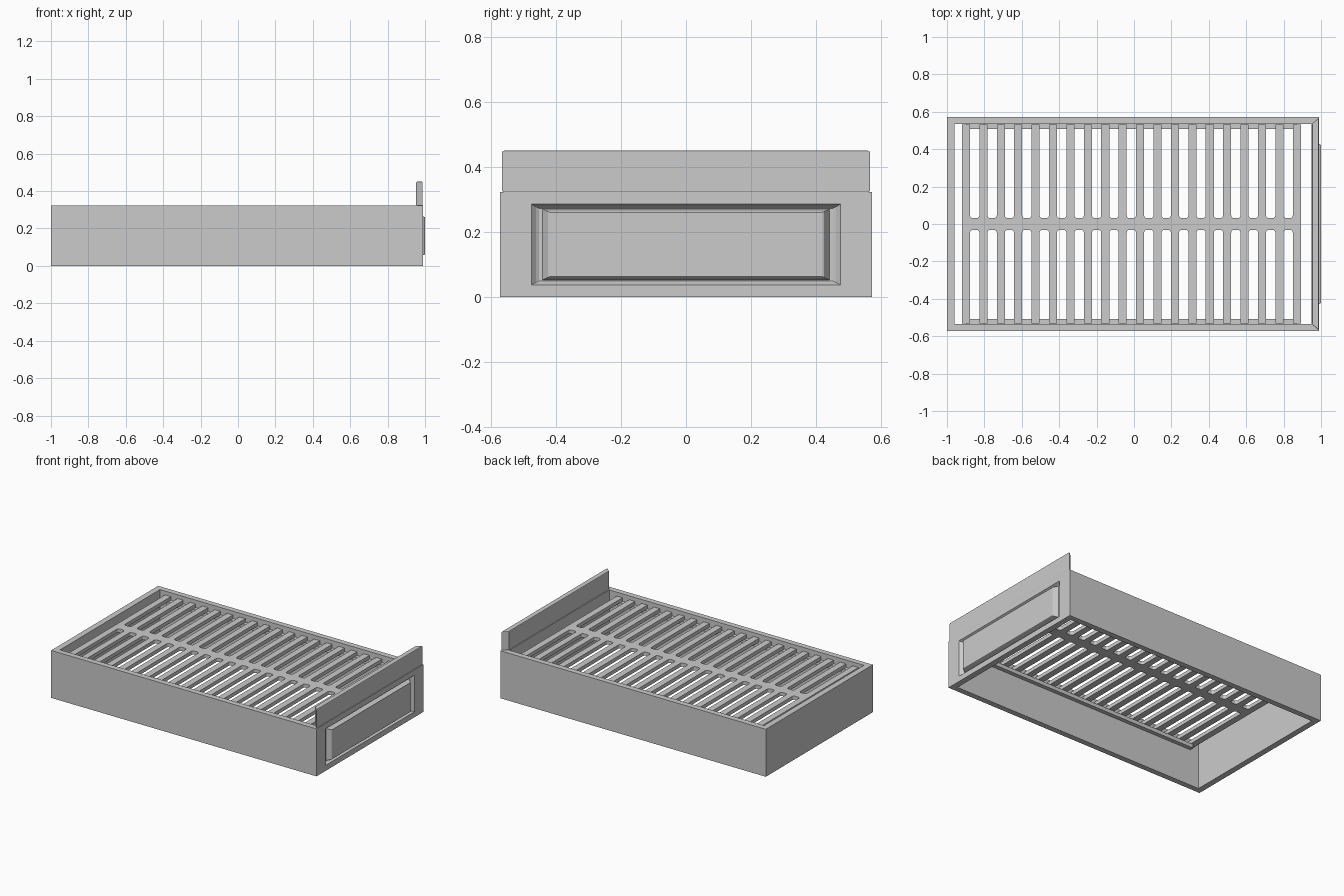
import bpy, bmesh, math

if "Cube" in bpy.data.objects:
    bpy.data.objects.remove(bpy.data.objects["Cube"], do_unlink=True)

grey = bpy.data.materials.new("light_grey")
grey.use_nodes = True
grey.diffuse_color = (0.6, 0.6, 0.6, 1)
grey.node_tree.nodes["Principled BSDF"].inputs["Base Color"].default_value = (0.6, 0.6, 0.6, 1)


def finish(name, bm):
    bmesh.ops.recalc_face_normals(bm, faces=bm.faces)
    mesh = bpy.data.meshes.new(name)
    bm.to_mesh(mesh)
    bm.free()
    mesh.materials.append(grey)
    obj = bpy.data.objects.new(name, mesh)
    bpy.context.collection.objects.link(obj)
    return obj


def prism(name, outline, z0, z1):
    """Extrude a flat outline between two heights."""
    bm = bmesh.new()
    face = bm.faces.new([bm.verts.new((x, y, z0)) for x, y in outline])
    top = bmesh.ops.extrude_face_region(bm, geom=[face])["geom"]
    bmesh.ops.translate(bm, vec=(0, 0, z1 - z0),
                        verts=[v for v in top if isinstance(v, bmesh.types.BMVert)])
    return finish(name, bm)


def rect(x0, x1, y0, y1):
    return [(x0, y0), (x1, y0), (x1, y1), (x0, y1)]


def bridge(bm, a, b):
    return [bm.faces.new((a[i], a[i - 3], b[i - 3], b[i])) for i in range(4)]


# Bed frame: four walls, open above and below
OUT = rect(-1, 0.99, -0.573, 0.573)
INN = rect(-0.96, 0.95, -0.535, 0.535)
HEIGHT = 0.322
bm = bmesh.new()
loops = [[bm.verts.new((x, y, z)) for x, y in pts]
         for pts, z in ((OUT, 0), (OUT, HEIGHT), (INN, HEIGHT), (INN, 0))]
for i in range(4):
    walls = bridge(bm, loops[i - 1], loops[i])
    if i == 1:
        bm.faces.remove(walls[1])   # end face, rebuilt with the panel

# Raised panel set in a groove on the end face
bottom, top = loops[0], loops[1]
ring = [bottom[1], bottom[2], top[2], top[1]]
for x, half, z0, z1 in ((0.99, 0.475, 0.037, 0.285), (0.976, 0.462, 0.044, 0.277),
                        (0.97, 0.452, 0.049, 0.272), (0.97, 0.442, 0.052, 0.27),
                        (0.998, 0.424, 0.06, 0.262), (1.0, 0.42, 0.062, 0.26)):
    nxt = [bm.verts.new((x, y, z)) for y, z in rect(-half, half, z0, z1)]
    bridge(bm, ring, nxt)
    ring = nxt
bm.faces.new(ring)
finish("bed_frame", bm)

# Headboard with mitred ends and softened edges
head = prism("headboard", [(0.953, -0.537), (0.987, -0.567), (0.987, 0.567), (0.953, 0.537)],
             HEIGHT, 0.45)
bev = head.modifiers.new("soft_edges", "BEVEL")
bev.width = 0.004
bev.segments = 2

# Slat deck: one comb outline with a spine and rounded slot ends
COUNT, START, PITCH, WIDTH = 20, -0.92, 0.0954, 0.043
PITCH = (0.892 - WIDTH - START) / (COUNT - 1)
END, SPINE, R, STEPS = 0.533, 0.032, 0.014, 4
half = []
for i in range(COUNT):
    x0 = START + i * PITCH
    x1 = x0 + WIDTH
    half += [(x0, -END), (x1, -END)]
    if i < COUNT - 1:
        angles = [k * math.pi / 2 / STEPS for k in range(STEPS + 1)]
        y = -SPINE - R
        half += [(x1 + R - R * math.cos(a), y + R * math.sin(a)) for a in angles]
        half += [(x0 + PITCH - R + R * math.cos(a), y + R * math.sin(a)) for a in reversed(angles)]
prism("slat_deck", half + [(x, -y) for x, y in reversed(half)], 0.272, 0.297)

# Ledges carrying the slats
for side, name in ((-1, "front_ledge"), (1, "back_ledge")):
    prism(name, rect(-0.895, 0.87, *sorted((side * 0.507, side * 0.535))), 0.247, 0.272)
